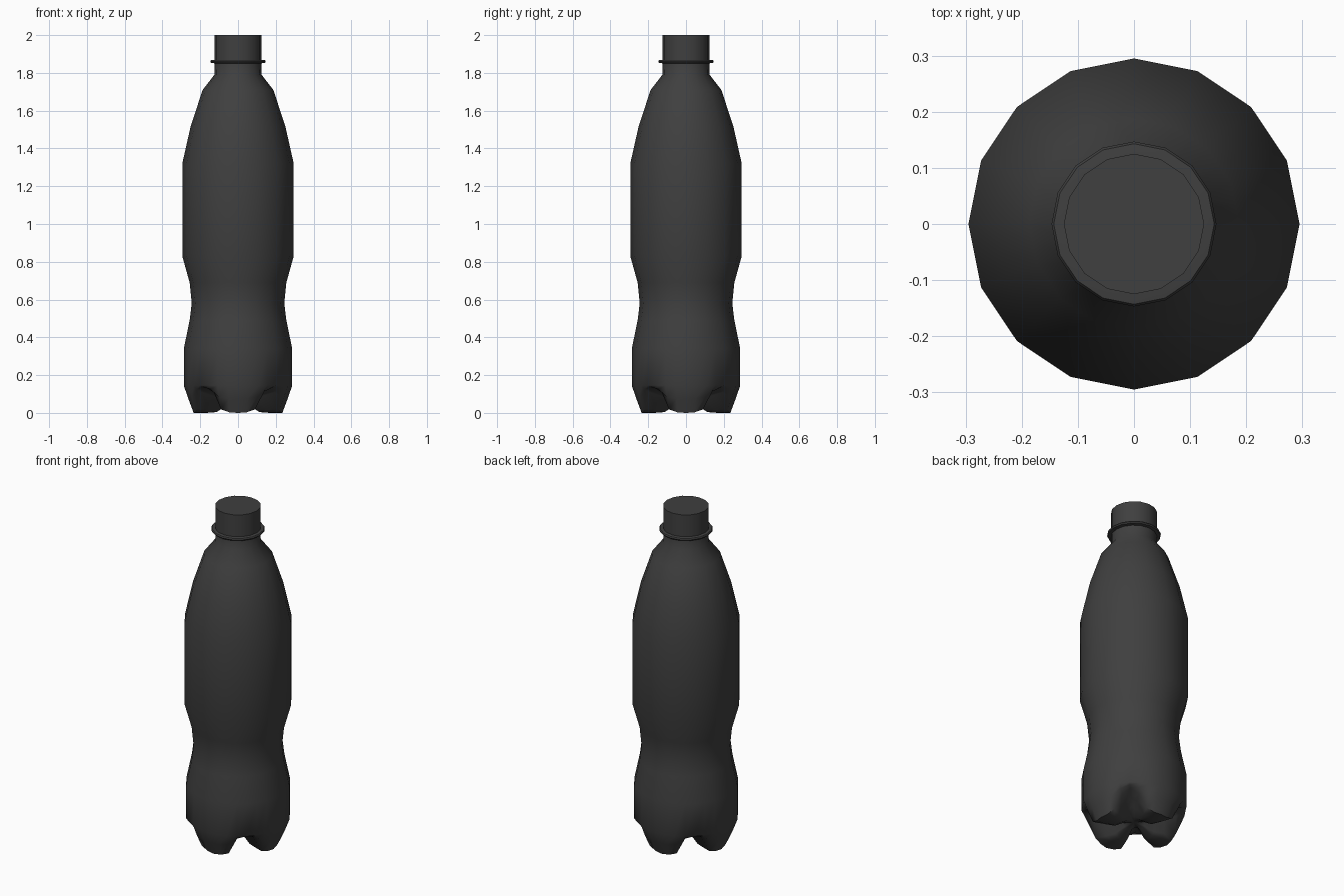
import bpy, bmesh, math

cube = bpy.data.objects.get("Cube")
if cube:
    bpy.data.objects.remove(cube, do_unlink=True)

plastic = bpy.data.materials.new("dark_plastic")
plastic.use_nodes = True
colour = (0.05, 0.05, 0.05, 1)
plastic.diffuse_color = colour
plastic.node_tree.nodes["Principled BSDF"].inputs["Base Color"].default_value = colour

SIDES = 16
STEPS = SIDES * 2          # each flat side is split once, so the feet can be shaped


def ring(bm, radius_z):
    """One loop of a sixteen-sided outline; radius_z gives (r, z) for each step."""
    verts = []
    for i in range(STEPS):
        r, z = radius_z(i)
        if i % 2:
            r *= math.cos(math.pi / SIDES)
        a = math.tau * i / STEPS
        verts.append(bm.verts.new((r * math.cos(a), r * math.sin(a), z)))
    return verts


def bridge(bm, low, high):
    for i in range(STEPS):
        j = (i + 1) % STEPS
        bm.faces.new((low[i], low[j], high[j], high[i]))


def finish(bm, name, angle):
    bmesh.ops.recalc_face_normals(bm, faces=bm.faces)
    mesh = bpy.data.meshes.new(name)
    bm.to_mesh(mesh)
    bm.free()
    mesh.materials.append(plastic)
    obj = bpy.data.objects.new(name, mesh)
    bpy.context.collection.objects.link(obj)
    bpy.ops.object.select_all(action='DESELECT')
    obj.select_set(True)
    bpy.context.view_layer.objects.active = obj
    bpy.ops.object.shade_smooth_by_angle(angle=math.radians(angle))
    return obj


def lathe(name, profile):
    """Closed turned part, from its lowest loop to its highest."""
    bm = bmesh.new()
    rings = [ring(bm, lambda i, p=p: p) for p in profile]
    for low, high in zip(rings, rings[1:]):
        bridge(bm, low, high)
    bm.faces.new(rings[0])
    bm.faces.new(rings[-1])
    return finish(bm, name, 40)


# Four feet with grooves between them: blend foot and groove profiles by angle
GROOVE = [0, 0.02, 0.14, 0.8, 1]
FOOT = [(0.06, 0.04), (0.115, 0.004), (0.17, 0.0), (0.235, 0.0), (0.263, 0.075)]
CHANNEL = [(0.06, 0.06), (0.115, 0.09), (0.17, 0.115), (0.235, 0.135), (0.268, 0.138)]


def base_ring(foot, channel):
    def radius_z(i):
        off = i % 8
        t = GROOVE[min(off, 8 - off)]
        return [f + (c - f) * t for f, c in zip(foot, channel)]
    return radius_z


# Bottle body: base, waist, straight middle, shoulder
BODY = [(0.287, 0.145), (0.287, 0.34), (0.256, 0.49), (0.245, 0.58), (0.256, 0.69),
        (0.295, 0.83), (0.295, 1.32), (0.25, 1.52), (0.187, 1.71), (0.125, 1.79),
        (0.124, 1.87)]
bm = bmesh.new()
rings = [ring(bm, base_ring(f, c)) for f, c in zip(FOOT, CHANNEL)]
rings += [ring(bm, lambda i, p=p: p) for p in BODY]
for low, high in zip(rings, rings[1:]):
    bridge(bm, low, high)
centre = bm.verts.new((0, 0, 0.055))
for i in range(STEPS):
    bm.faces.new((centre, rings[0][(i + 1) % STEPS], rings[0][i]))
finish(bm, "bottle_body", 60)

# Neck flange and cap
lathe("neck_flange", [(0.12, 1.85), (0.143, 1.853), (0.147, 1.86), (0.143, 1.867), (0.12, 1.87)])
lathe("cap", [(0.125, 1.868), (0.125, 2.0)])
